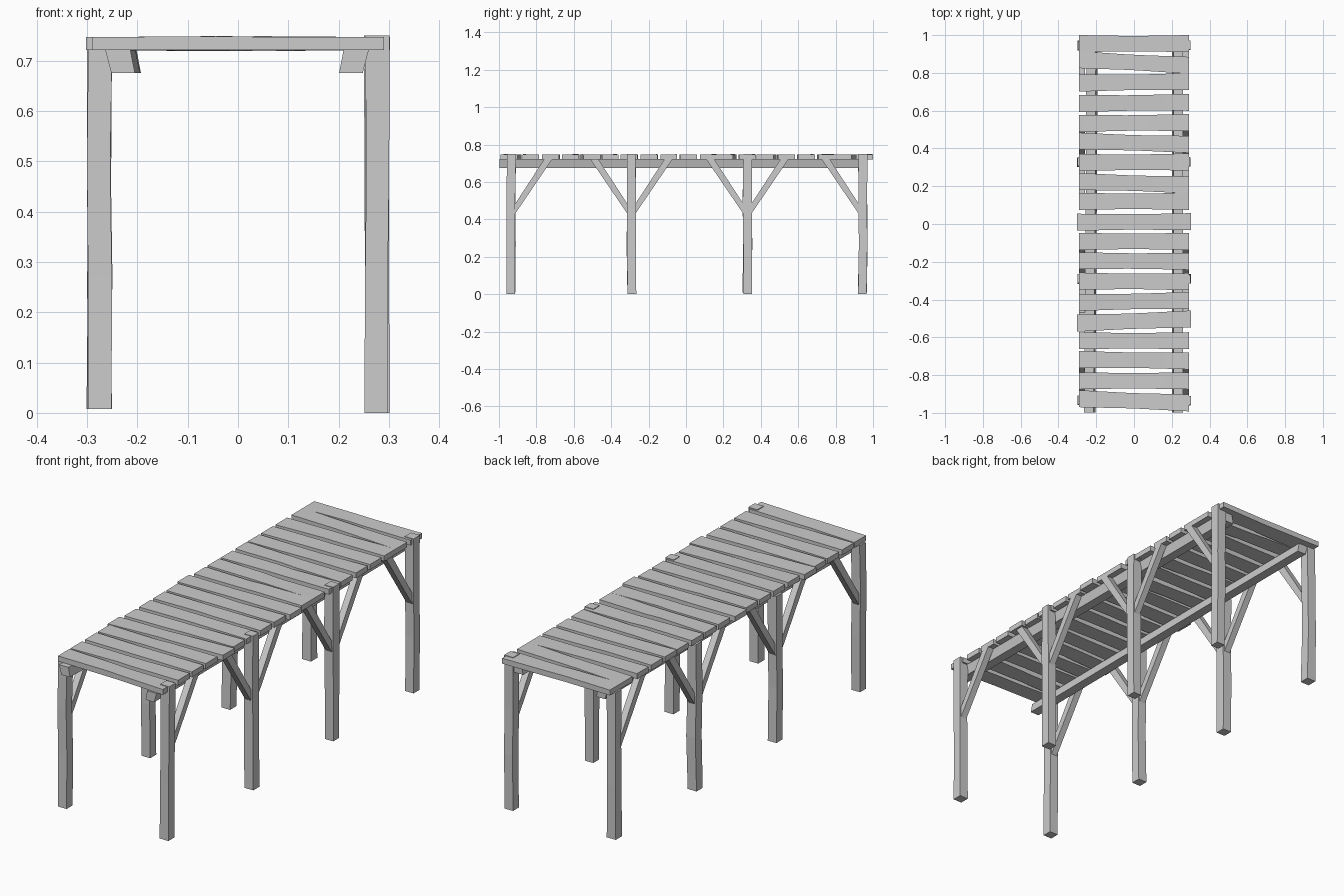
import bpy, bmesh, random
from mathutils import Vector

if "Cube" in bpy.data.objects:
    bpy.data.objects.remove(bpy.data.objects["Cube"])

random.seed(4)


def beam(name, rings, smooth=False):
    """Skin a row of four-point rings into a closed, rough-cut timber."""
    bm = bmesh.new()
    loops = [[bm.verts.new(p) for p in r] for r in rings]
    for a, b in zip(loops, loops[1:]):
        for i in range(4):
            j = (i + 1) % 4
            bm.faces.new((a[i], a[j], b[j], b[i]))
    bm.faces.new(loops[0])
    bm.faces.new(loops[-1])
    bmesh.ops.recalc_face_normals(bm, faces=bm.faces)
    mesh = bpy.data.meshes.new(name)
    bm.to_mesh(mesh)
    bm.free()
    ob = bpy.data.objects.new(name, mesh)
    bpy.context.collection.objects.link(ob)
    if smooth:
        bpy.ops.object.select_all(action='DESELECT')
        ob.select_set(True)
        bpy.context.view_layer.objects.active = ob
        bpy.ops.object.shade_smooth_by_angle(angle=0.6)
    return ob


def jit(a):
    return random.uniform(-a, a)


# Deck planks: (centre y, y shift from left end to right end)
planks = [(0.955, 0), (0.855, -0.03), (0.75, 0.008), (0.641, 0.007),
          (0.535, 0.005), (0.43, -0.017), (0.327, 0.003), (0.216, -0.018),
          (0.12, 0), (0.011, 0.003), (-0.092, 0), (-0.196, -0.003),
          (-0.304, -0.003), (-0.41, 0.01), (-0.514, 0.022), (-0.618, 0),
          (-0.721, -0.007), (-0.83, 0), (-0.936, -0.022)]
for n, (cy, shift) in enumerate(planks):
    half = 0.302 if n in (9, 14) else 0.29
    rings = []
    for t in (-1, -0.15, 0.13, 1):
        inner = abs(t) < 1
        y = cy + shift * t / 2
        w = 0.041 if inner else 0.045
        x = half * t
        d = 0.002 if inner else 0.0
        rings.append([(x, y - w, 0.721 + jit(d)), (x, y + w, 0.721 + jit(d)),
                      (x, y + w, 0.747 + jit(d)), (x, y - w, 0.747 + jit(d))])
    beam(f"deck_plank_{n + 1}", rings, smooth=True)

post_y = (-0.935, -0.292, 0.328, 0.945)
for side, s in (("left", -1), ("right", 1)):
    # Posts: the right row pokes up through the deck
    top, foot = (0.75, 0.0) if s > 0 else (0.722, 0.008)
    for n, cy in enumerate(post_y):
        rings = []
        for z in (foot, 0.27, 0.5, top):
            h, dx, dy = 0.0235 + jit(0.001), jit(0.002), jit(0.003)
            cx = s * 0.276 + dx
            rings.append([(cx + a * h, cy + dy + b * h, z)
                          for a, b in ((-1, -1), (1, -1), (1, 1), (-1, 1))])
        beam(f"{side}_post_{n + 1}", rings)

        # Diagonal braces: inner posts have two, end posts one
        for d in (-1, 1):
            if (n == 0 and d < 0) or (n == 3 and d > 0):
                continue
            x0, x1 = s * 0.276 - 0.016, s * 0.276 + 0.016
            y0, y1 = cy + d * 0.018, cy + d * 0.195
            rings = []
            for lo, hi in (((y0, 0.425), (y0, 0.478)),
                           ((y1 + d * 0.025, 0.722), (y1 - d * 0.018, 0.722))):
                rings.append([(x0, *lo), (x1, *lo), (x1, *hi), (x0, *hi)])
            beam(f"{side}_brace_{n + 1}_{'front' if d < 0 else 'back'}", rings)

    # Long rails under the deck, leaning slightly inwards at the bottom
    rings = []
    for y, inset in ((-0.998, 0), (-0.3, 0.005), (0.35, 0.01), (0.965, 0.012)):
        o = inset if s < 0 else 0.004
        rings.append([(s * (x - o), y, z) for x, z in
                      ((0.264, 0.722), (0.252, 0.676), (0.205, 0.676), (0.214, 0.722))])
    beam(f"{side}_rail", rings)
